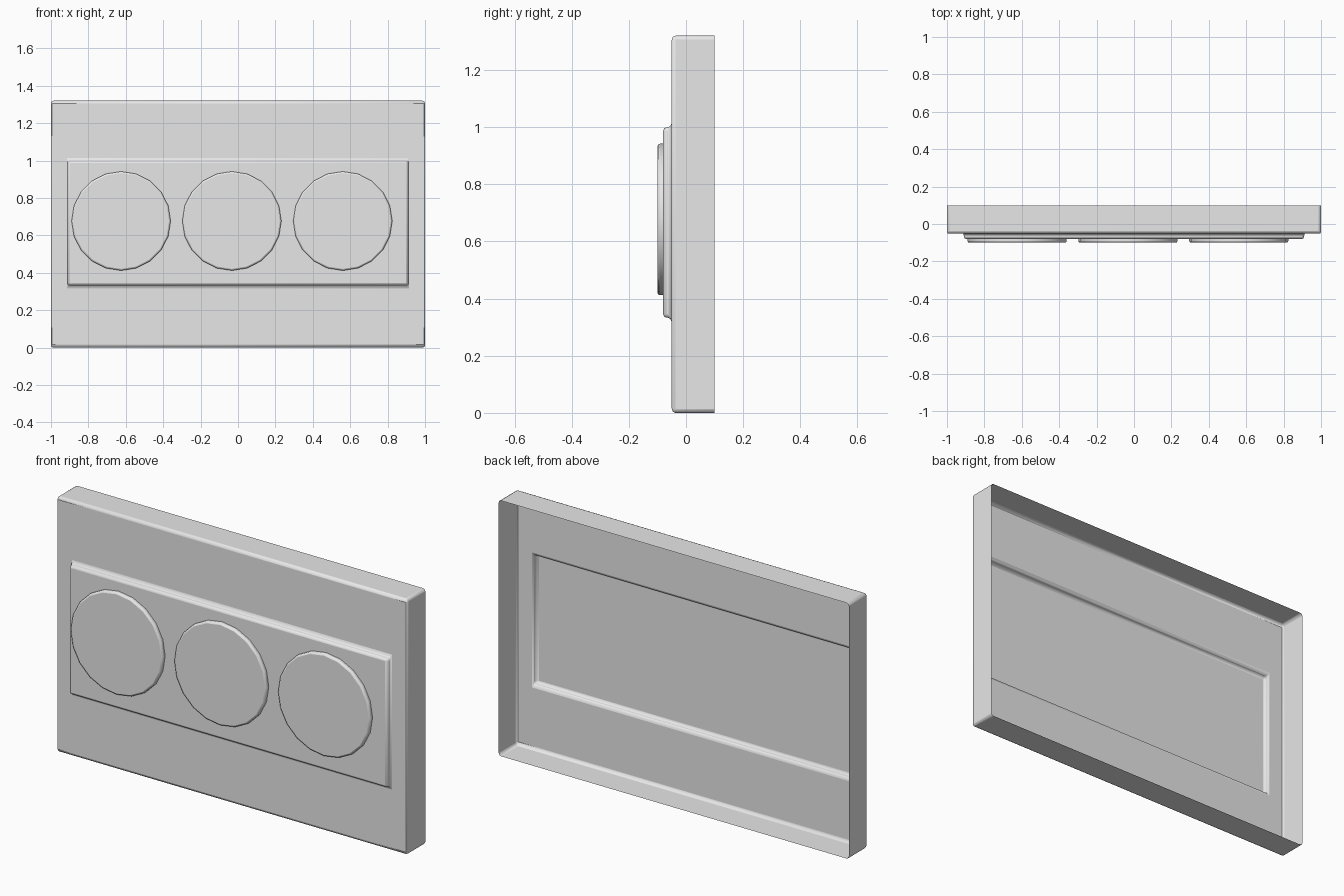
import bpy
import bmesh
import math
from mathutils import Matrix

cube = bpy.data.objects.get("Cube")
if cube:
    bpy.data.objects.remove(cube, do_unlink=True)

grey = bpy.data.materials.new("light_grey")
grey.use_nodes = True
colour = (0.8, 0.8, 0.8, 1)
grey.diffuse_color = colour
grey.node_tree.nodes["Principled BSDF"].inputs["Base Color"].default_value = colour


def finish(name, bm, bevel):
    """Turn a bmesh into a bevelled, smooth-shaded object."""
    bmesh.ops.recalc_face_normals(bm, faces=bm.faces)
    mesh = bpy.data.meshes.new(name)
    bm.to_mesh(mesh)
    bm.free()
    mesh.materials.append(grey)
    obj = bpy.data.objects.new(name, mesh)
    bpy.context.collection.objects.link(obj)
    mod = obj.modifiers.new("soft_edges", 'BEVEL')
    mod.width = bevel
    mod.segments = 2
    mod.limit_method = 'ANGLE'
    mod.angle_limit = math.radians(30)
    bpy.ops.object.select_all(action='DESELECT')
    obj.select_set(True)
    bpy.context.view_layer.objects.active = obj
    bpy.ops.object.shade_smooth_by_angle(angle=math.radians(40))
    return obj


# Open-backed casing with a raised plate, as stepped rectangles from back to front
steps = [  # half width, bottom, top, y
    (1.0, 0.0, 1.32, 0.1),
    (1.0, 0.0, 1.32, -0.05),
    (0.91, 0.333, 1.0, -0.05),
    (0.91, 0.333, 1.0, -0.08),
]
bm = bmesh.new()
rings = []
for w, low, high, y in steps:
    corners = [(-w, y, low), (w, y, low), (w, y, high), (-w, y, high)]
    rings.append([bm.verts.new(c) for c in corners])
for a, b in zip(rings, rings[1:]):
    for i in range(4):
        j = (i + 1) % 4
        bm.faces.new((a[i], a[j], b[j], b[i]))
bm.faces.new(rings[-1])
finish("casing", bm, 0.013)

# Three round pads on the plate
for name, x in (("right_pad", -0.625), ("middle_pad", -0.033), ("left_pad", 0.56)):
    bm = bmesh.new()
    bmesh.ops.create_cone(bm, cap_ends=True, segments=20, radius1=0.265,
                          radius2=0.265, depth=0.02)
    back = [f for f in bm.faces if f.normal.z < -0.9]
    bmesh.ops.delete(bm, geom=back, context='FACES')
    bmesh.ops.transform(bm, verts=bm.verts,
                        matrix=Matrix.Translation((x, -0.09, 0.677)) @ Matrix.Rotation(math.pi / 2, 4, 'X'))
    finish(name, bm, 0.009)
